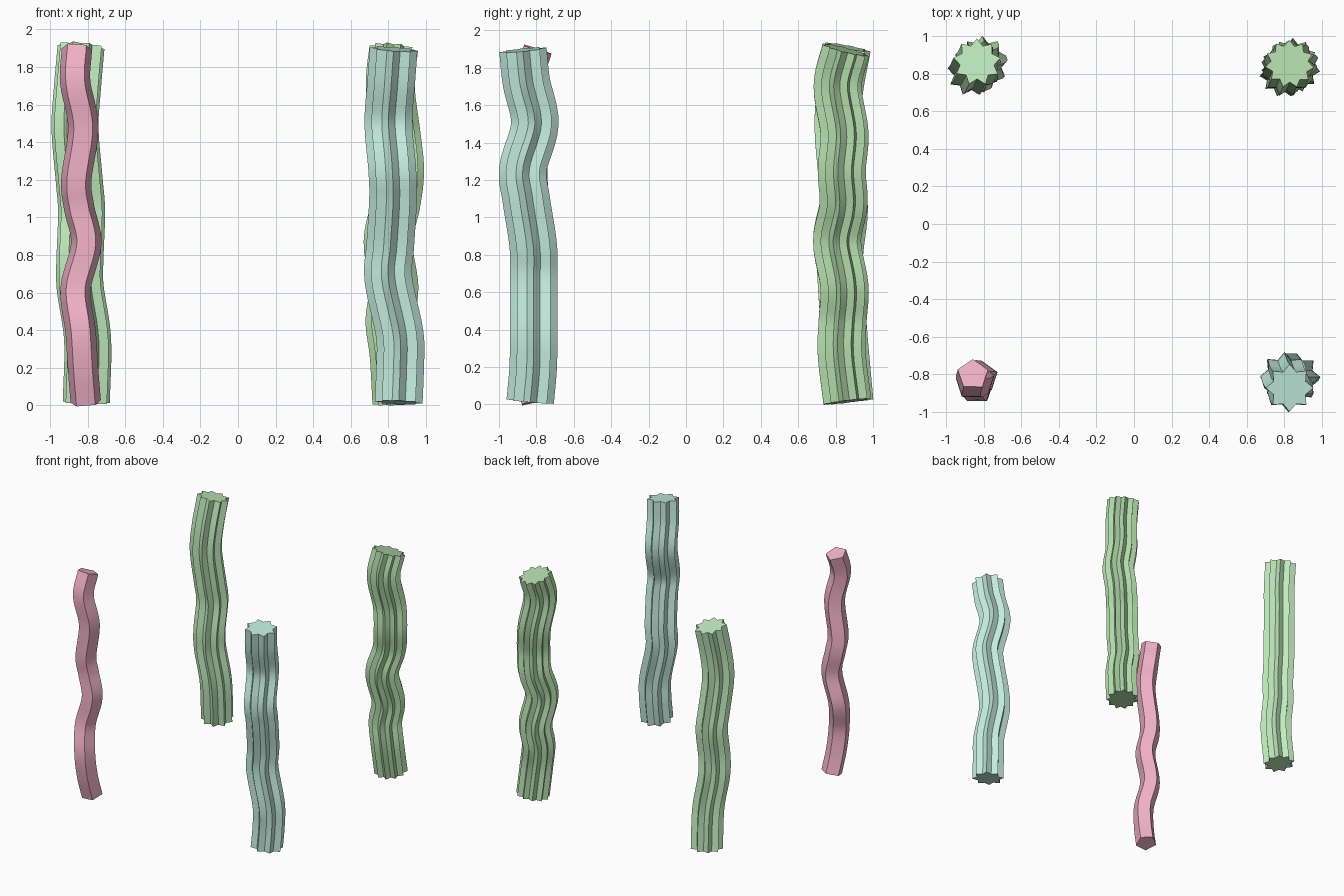
import bpy, bmesh
from math import pi, cos, sin
from mathutils import Vector

if "Cube" in bpy.data.objects:
    bpy.data.objects.remove(bpy.data.objects["Cube"])


def smooth_path(pts, steps=6):
    # Catmull-Rom spline through the control points
    p = [Vector(q) for q in pts]
    p = [2 * p[0] - p[1]] + p + [2 * p[-1] - p[-2]]
    out = []
    for i in range(1, len(p) - 2):
        a, b, c, d = p[i - 1:i + 3]
        for k in range(steps):
            t = k / steps
            out.append(0.5 * (2 * b + (c - a) * t + (2 * a - 5 * b + 4 * c - d) * t * t
                              + (3 * b - a - 3 * c + d) * t ** 3))
    out.append(p[-2])
    return out


def profile(points, outer, inner=None):
    # regular polygon, or star when an inner radius is given
    n = points * 2 if inner else points
    return [Vector((cos(pi / 2 + 2 * pi * i / n), sin(pi / 2 + 2 * pi * i / n), 0))
            * (inner if inner and i % 2 else outer) for i in range(n)]


def wavy_post(name, prof, pts, color):
    path = smooth_path(pts)
    bm = bmesh.new()
    rings = []
    for i, c in enumerate(path):
        tan = path[min(i + 1, len(path) - 1)] - path[max(i - 1, 0)]
        q = Vector((0, 0, 1)).rotation_difference(tan)
        rings.append([bm.verts.new(c + q @ v) for v in prof])
    n = len(prof)
    for a, b in zip(rings, rings[1:]):
        for j in range(n):
            bm.faces.new((a[j], a[(j + 1) % n], b[(j + 1) % n], b[j]))
    bm.faces.new(rings[0][::-1])
    bm.faces.new(rings[-1])
    me = bpy.data.meshes.new(name)
    bm.to_mesh(me)
    bm.free()
    ob = bpy.data.objects.new(name, me)
    bpy.context.collection.objects.link(ob)
    mat = bpy.data.materials.new(name + "_color")
    mat.diffuse_color = (*color, 1)
    mat.use_nodes = True
    mat.node_tree.nodes["Principled BSDF"].inputs["Base Color"].default_value = mat.diffuse_color
    me.materials.append(mat)
    bpy.ops.object.select_all(action='DESELECT')
    ob.select_set(True)
    bpy.context.view_layer.objects.active = ob
    bpy.ops.object.shade_smooth_by_angle(angle=pi / 6)


# five-sided post, front left
wavy_post("front_left_post", profile(5, 0.085), [
    (-.81, -.81, .015), (-.825, -.855, .2), (-.838, -.872, .4), (-.864, -.825, .62),
    (-.807, -.815, .86), (-.845, -.81, 1.05), (-.86, -.825, 1.2), (-.823, -.83, 1.48),
    (-.866, -.85, 1.72), (-.857, -.80, 1.9)], (.90, .45, .58))

# eight-pointed post, front right
wavy_post("front_right_post", profile(8, 0.127, 0.092), [
    (.855, -.833, .015), (.862, -.817, .2), (.86, -.815, .38), (.80, -.815, .67),
    (.81, -.817, .85), (.825, -.855, 1.1), (.82, -.872, 1.26), (.80, -.808, 1.5),
    (.815, -.853, 1.72), (.828, -.872, 1.895)], (.55, .83, .73))

# nine-pointed post, back left
wavy_post("back_left_post", profile(9, 0.127, 0.092), [
    (-.807, .875, .015), (-.80, .845, .35), (-.84, .825, .63), (-.84, .82, .8),
    (-.832, .845, 1.03), (-.845, .83, 1.2), (-.867, .807, 1.47), (-.855, .82, 1.68),
    (-.835, .862, 1.91)], (.54, .84, .52))

# eleven-pointed post, back right
wavy_post("back_right_post", profile(11, 0.131, 0.1), [
    (.845, .86, .015), (.83, .83, .27), (.808, .835, .45), (.83, .845, .63),
    (.798, .805, .87), (.84, .84, 1.07), (.86, .83, 1.25), (.84, .845, 1.45),
    (.81, .808, 1.7), (.828, .852, 1.895)], (.44, .70, .40))
